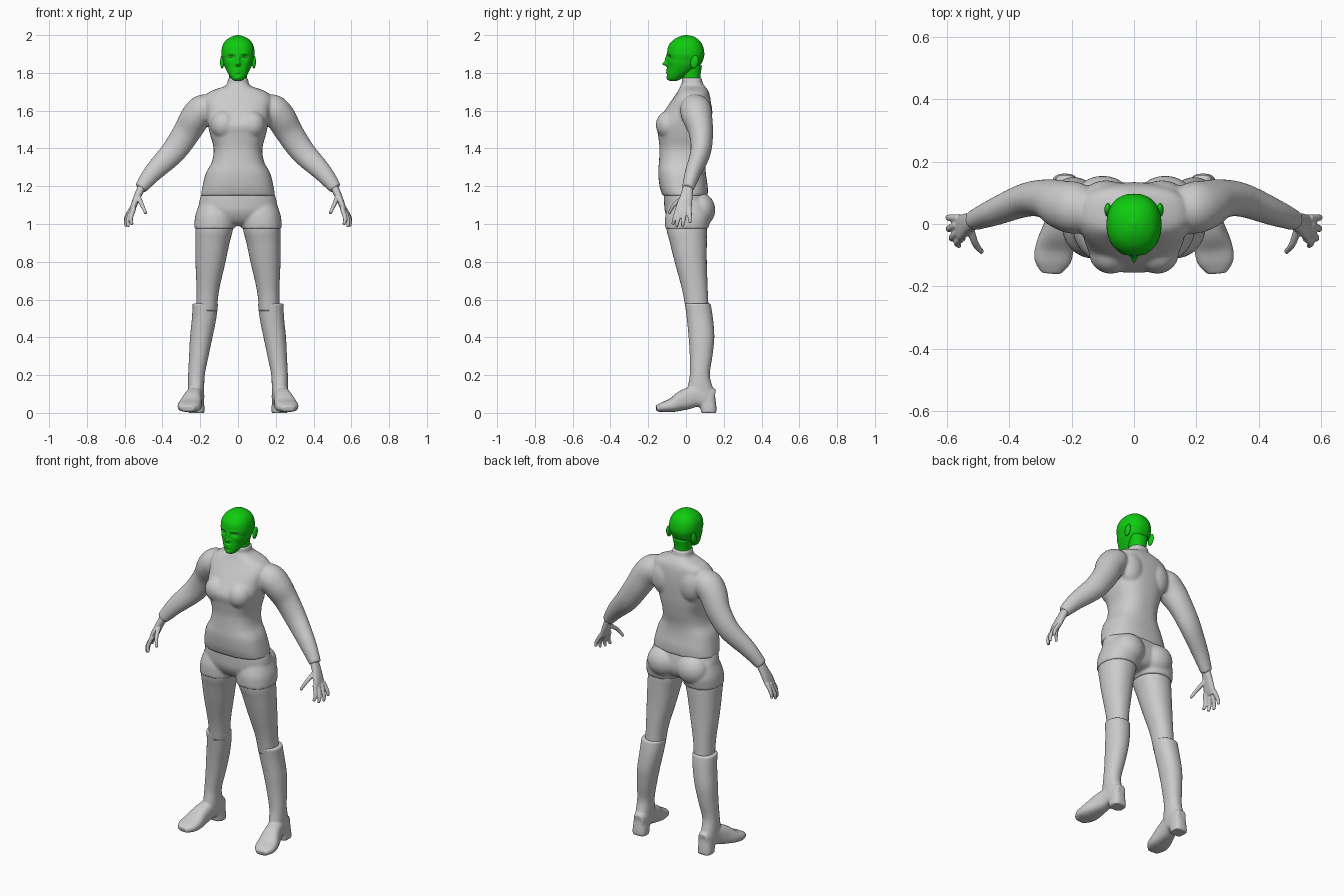
import bpy, bmesh, math
from mathutils import Vector, Matrix

cube = bpy.data.objects.get("Cube")
if cube:
    bpy.data.objects.remove(cube)


def material(name, color):
    m = bpy.data.materials.new(name)
    m.use_nodes = True
    m.diffuse_color = color
    m.node_tree.nodes["Principled BSDF"].inputs["Base Color"].default_value = color
    return m


GREY = material("light grey", (0.6, 0.6, 0.6, 1))
GREEN = material("bright green", (0.005, 0.6, 0.005, 1))


def spline(rows, steps):
    """Catmull-Rom interpolation through rows of numbers."""
    out = []
    for i in range(len(rows) - 1):
        a, b, c, d = (rows[max(0, min(len(rows) - 1, i + k))] for k in (-1, 0, 1, 2))
        for s in range(steps):
            t = s / steps
            out.append([q + 0.5 * t * (r - p + t * (2 * p - 5 * q + 4 * r - w + t * (3 * (q - r) + w - p)))
                        for p, q, r, w in zip(a, b, c, d)])
    return out + [list(rows[-1])]


def skin(bm, rings, sides, power):
    """Join superellipse rings (centre, u, v) into a capped tube."""
    loops = []
    for c, u, v in rings:
        loop = []
        for k in range(sides):
            a = math.tau * k / sides
            x, y = (math.copysign(abs(f) ** (2 / power), f) for f in (math.cos(a), math.sin(a)))
            loop.append(bm.verts.new(c + u * x + v * y))
        loops.append(loop)
    for a, b in zip(loops, loops[1:]):
        for k in range(sides):
            n = (k + 1) % sides
            bm.faces.new((a[k], a[n], b[n], b[k]))
    bm.faces.new(loops[0])
    bm.faces.new(loops[-1])


def upright(bm, rows, power=2.2, steps=6, sides=48):
    """Horizontal sections: height, x range, y range."""
    rings = []
    for z, x0, x1, y0, y1 in spline(rows, steps):
        rings.append((Vector(((x0 + x1) / 2, (y0 + y1) / 2, z)),
                      Vector(((x1 - x0) / 2, 0, 0)), Vector((0, (y1 - y0) / 2, 0))))
    skin(bm, rings, sides, power)


def centred(rows):
    return [(z, -w, w, y0, y1) for z, w, y0, y1 in rows]


def limb(bm, rows, ref, power=2.0, steps=6, sides=24):
    """Sections across a path: x, y, z, radius along ref, other radius."""
    pts = spline(rows, steps)
    rings = []
    for i, p in enumerate(pts):
        t = (Vector(pts[min(i + 1, len(pts) - 1)][:3]) - Vector(pts[max(i - 1, 0)][:3])).normalized()
        u = (ref - t * ref.dot(t)).normalized()
        rings.append((Vector(p[:3]), u * p[3], t.cross(u) * p[4]))
    skin(bm, rings, sides, power)


def ball(bm, loc, size, tilt=0):
    bmesh.ops.create_uvsphere(bm, u_segments=24, v_segments=16, radius=1, matrix=Matrix.Translation(loc)
                              @ Matrix.Rotation(tilt, 4, 'X') @ Matrix.Diagonal((*size, 1)))


def add_mirror(bm):
    """Add the opposite side of everything built so far."""
    copy = bmesh.ops.duplicate(bm, geom=bm.verts[:] + bm.edges[:] + bm.faces[:])["geom"]
    for v in copy:
        if isinstance(v, bmesh.types.BMVert):
            v.co.x *= -1


def finish(bm, name, mat, side=1, voxel=0, smooth=4):
    for v in bm.verts:
        v.co.x *= side
    bmesh.ops.recalc_face_normals(bm, faces=bm.faces[:])
    me = bpy.data.meshes.new(name)
    bm.to_mesh(me)
    bm.free()
    me.materials.append(mat)
    for p in me.polygons:
        p.use_smooth = True
    ob = bpy.data.objects.new(name, me)
    bpy.context.collection.objects.link(ob)
    if voxel:
        r = ob.modifiers.new("Blend", 'REMESH')
        r.mode = 'VOXEL'
        r.voxel_size = voxel
        r.use_smooth_shade = True
        s = ob.modifiers.new("Soften", 'SMOOTH')
        s.factor = 0.5
        s.iterations = smooth
    return ob


X, Y = Vector((1, 0, 0)), Vector((0, 1, 0))

# Sweater: sleeves, torso and collar
bm = bmesh.new()
limb(bm, [(.12, .045, 1.625, .06, .055), (.18, .05, 1.61, .082, .078), (.225, .06, 1.565, .08, .08),
          (.275, .08, 1.48, .064, .073), (.345, .077, 1.38, .054, .066), (.45, .037, 1.272, .043, .05),
          (.517, .01, 1.188, .032, .034)], Y)
ball(bm, (.075, -.09, 1.525), (.07, .07, .075))
ball(bm, (.09, .085, 1.59), (.075, .055, .1))
add_mirror(bm)
upright(bm, centred([
    (1.15, .197, -.125, .115), (1.2, .188, -.14, .115), (1.27, .17, -.147, .105),
    (1.33, .138, -.143, .105), (1.4, .129, -.14, .118), (1.47, .147, -.148, .128),
    (1.53, .16, -.155, .132), (1.6, .17, -.113, .134), (1.66, .18, -.072, .13),
    (1.7, .15, -.045, .12), (1.73, .07, -.03, .1), (1.745, .057, -.022, .088),
    (1.775, .054, -.024, .085)]), power=2.5)
finish(bm, "sweater", GREY, voxel=.008)

# Shorts: legs, buttocks and hips
bm = bmesh.new()
upright(bm, [(1.12, .01, .2, -.085, .11), (1.05, .012, .225, -.108, .13),
             (1.0, .014, .231, -.111, .124), (.975, .018, .231, -.11, .118)])
ball(bm, (.1, .075, 1.075), (.095, .08, .09))
add_mirror(bm)
upright(bm, centred([(1.2, .178, -.115, .1), (1.12, .205, -.116, .12), (1.06, .2, -.11, .125),
                     (1.01, .14, -.08, .1), (.99, .04, -.04, .05)]))
finish(bm, "shorts", GREY, voxel=.008)

for side, label in ((1, "left"), (-1, "right")):
    # Thigh and knee
    bm = bmesh.new()
    upright(bm, [(1.06, .03, .21, -.09, .1), (.98, .026, .224, -.103, .11), (.9, .045, .226, -.085, .11),
                 (.8, .066, .225, -.06, .11), (.65, .1, .219, -.02, .115), (.54, .112, .22, 0, .12)])
    finish(bm, label + "_thigh", GREY, side)

    # Boot: shaft, foot and heel block
    bm = bmesh.new()
    upright(bm, [(.58, .105, .24, -.006, .13), (.5, .115, .244, .004, .143), (.4, .135, .254, .014, .15),
                 (.3, .156, .259, .02, .14), (.2, .176, .264, .02, .126), (.12, .179, .265, .008, .145),
                 (.06, .182, .262, .02, .15)])
    limb(bm, [(.219, .152, .08, .03, .045), (.22, .11, .085, .042, .06), (.228, .05, .087, .043, .056),
              (.24, -.01, .068, .05, .054), (.253, -.07, .042, .061, .038), (.262, -.12, .031, .058, .027),
              (.266, -.157, .022, .032, .016)], X, power=2.6)
    upright(bm, [(0, .178, .264, .08, .161), (.03, .178, .264, .075, .161), (.09, .182, .26, .06, .154)], 2.8)
    finish(bm, label + "_boot", GREY, side, voxel=.006, smooth=3)

    # Hand: palm, fingers and thumb
    bm = bmesh.new()
    limb(bm, [(.505, .013, 1.205, .026, .022), (.533, .002, 1.145, .033, .019),
              (.553, -.01, 1.095, .041, .016), (.564, -.014, 1.066, .038, .011)], Y, power=2.3)
    for path in (((.55, -.043, 1.085), (.567, -.06, 1.03), (.56, -.07, .997)),
                 ((.56, -.024, 1.08), (.583, -.043, 1.02), (.58, -.05, .985)),
                 ((.566, -.003, 1.08), (.592, -.014, 1.02), (.592, -.018, .987)),
                 ((.562, .018, 1.085), (.591, .02, 1.035), (.596, .021, 1.005)),
                 ((.525, -.015, 1.14), (.508, -.064, 1.1), (.487, -.09, 1.055))):
        limb(bm, [(*p, r, r) for p, r in zip(path, (.013, .011, .008))], Y, sides=12)
    finish(bm, label + "_hand", GREY, side, voxel=.004, smooth=2)

# Head with softly raised and sunken facial features
bm = bmesh.new()
upright(bm, centred([
    (1.757, .014, -.085, -.05), (1.765, .03, -.096, -.03), (1.785, .046, -.1, 0),
    (1.81, .06, -.1, .04), (1.84, .074, -.098, .075), (1.87, .082, -.098, .091),
    (1.9, .088, -.1, .097), (1.94, .083, -.094, .09), (1.97, .066, -.072, .072),
    (1.99, .038, -.04, .045), (2.0, .005, -.005, .008)]), power=2.25, steps=8, sides=112)
features = [(0, 1.868, .009, .022, .014), (0, 1.847, .012, .01, .022),
            (0, 1.815, .017, .005, .007), (0, 1.802, .015, .005, .007), (0, 1.774, .014, .01, .005)]
for s in (1, -1):
    features += [(s * .036, 1.885, .017, .01, -.012), (s * .035, 1.903, .02, .007, .004),
                 (s * .055, 1.855, .018, .015, .004)]
for v in bm.verts:
    if v.co.y < -.02:
        x, z = v.co.x, v.co.z
        v.co.y -= sum(h * math.exp(-((x - fx) / sx) ** 2 - ((z - fz) / sz) ** 2)
                      for fx, fz, sx, sz, h in features)
finish(bm, "head", GREEN)

# Ears, neck and eyes
bm = bmesh.new()
ball(bm, (.084, .045, 1.858), (.011, .021, .035), -.25)
add_mirror(bm)
finish(bm, "ears", GREEN)

bm = bmesh.new()
upright(bm, centred([(1.72, .048, -.018, .078), (1.78, .047, -.018, .076), (1.84, .055, -.01, .085)]))
finish(bm, "neck", GREEN)

bm = bmesh.new()
ball(bm, (.036, -.079, 1.884), (.013, .006, .005))
add_mirror(bm)
finish(bm, "eyes", GREY)
